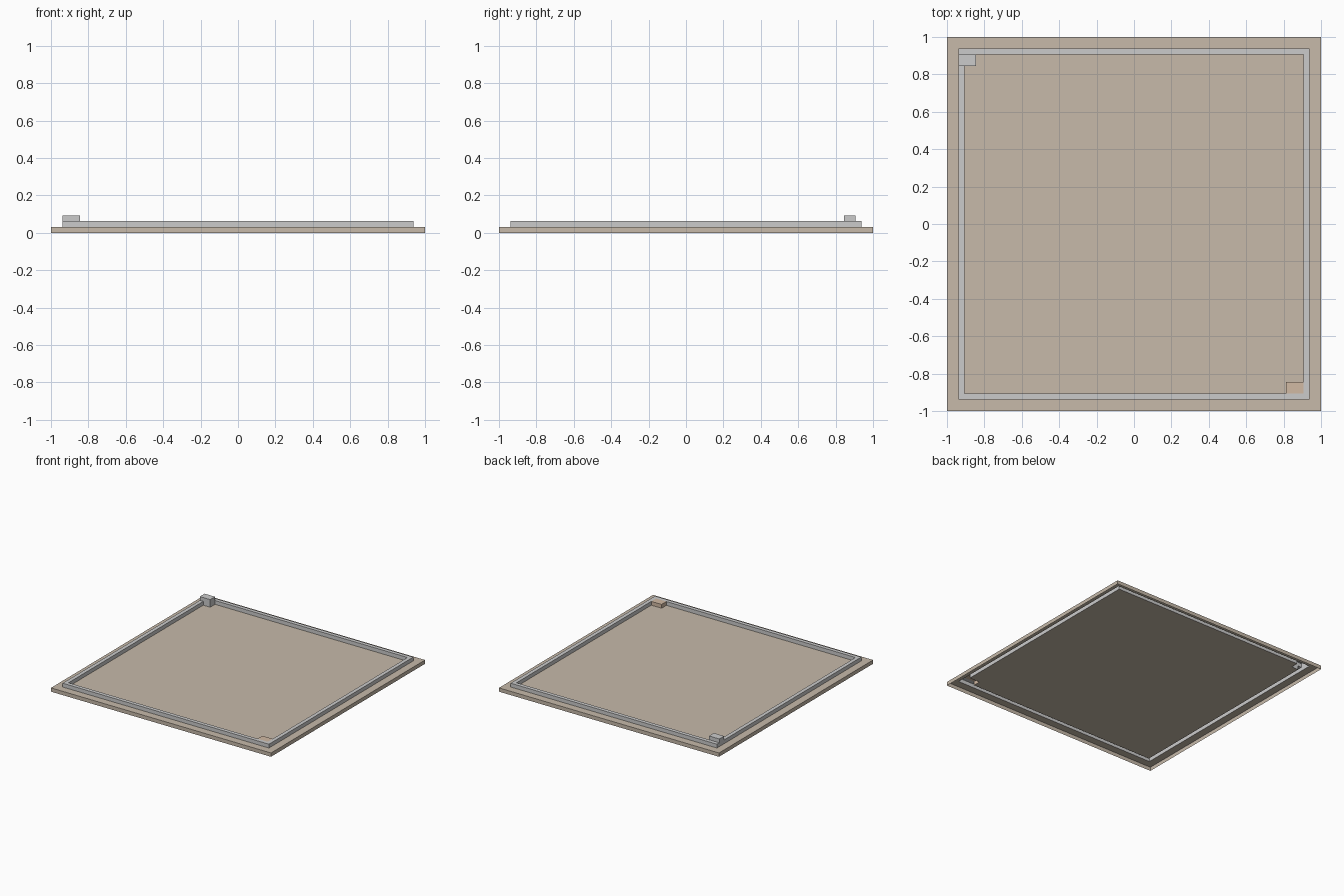
import bpy, bmesh

if "Cube" in bpy.data.objects:
    bpy.data.objects.remove(bpy.data.objects["Cube"])

U = 1 / 32  # one block step
# Plan grid lines, in steps
XS = [-32, -30, -29, -27, 26, 29, 30, 32]
YS = [-32, -30, -29, -27, 27, 29, 30, 32]


def column(i, j):
    """Part name and height of one plan cell; outside the tray is empty."""
    if not (0 <= i < len(XS) - 1 and 0 <= j < len(YS) - 1):
        return None, 0
    x, y = (XS[i] + XS[i + 1]) / 2, (YS[j] + YS[j + 1]) / 2
    if -30 < x < -27 and 27 < y < 29:
        return "grey_corner_block", 3
    if 26 < x < 29 and -29 < y < -27:
        return "brown_corner_block", 2
    if 29 < max(abs(x), abs(y)) < 30:
        return "raised_rim", 2
    return "tray_floor", 1


def build_part(name, color=None):
    """Open-bottomed stepped shell: tops plus exposed step walls."""
    bm = bmesh.new()

    def face(*pts):
        bm.faces.new([bm.verts.new([c * U for c in p]) for p in pts])

    for i in range(len(XS) - 1):
        for j in range(len(YS) - 1):
            part, h = column(i, j)
            if part != name:
                continue
            x0, x1, y0, y1 = XS[i], XS[i + 1], YS[j], YS[j + 1]
            ring = [(x0, y0), (x1, y0), (x1, y1), (x0, y1)]
            face(*[(x, y, h) for x, y in ring])
            for k, (di, dj) in enumerate([(0, -1), (1, 0), (0, 1), (-1, 0)]):
                low = column(i + di, j + dj)[1]
                if low < h:
                    a, b = ring[k], ring[(k + 1) % 4]
                    face((*a, low), (*b, low), (*b, h), (*a, h))

    bmesh.ops.remove_doubles(bm, verts=bm.verts, dist=1e-5)
    # Merge the flat cells into clean large faces
    bmesh.ops.dissolve_limit(bm, angle_limit=0.01, verts=bm.verts, edges=bm.edges)
    mesh = bpy.data.meshes.new(name)
    bm.to_mesh(mesh)
    bm.free()
    obj = bpy.data.objects.new(name, mesh)
    bpy.context.collection.objects.link(obj)
    if color:
        mat = bpy.data.materials.new(name + "_colour")
        mat.diffuse_color = (*color, 1)
        mat.use_nodes = True
        mat.node_tree.nodes["Principled BSDF"].inputs["Base Color"].default_value = mat.diffuse_color
        mesh.materials.append(mat)


# Floor slab, rim, and the two corner blocks
build_part("tray_floor", (0.57, 0.49, 0.40))
build_part("raised_rim")
build_part("grey_corner_block")
build_part("brown_corner_block", (0.64, 0.49, 0.37))
